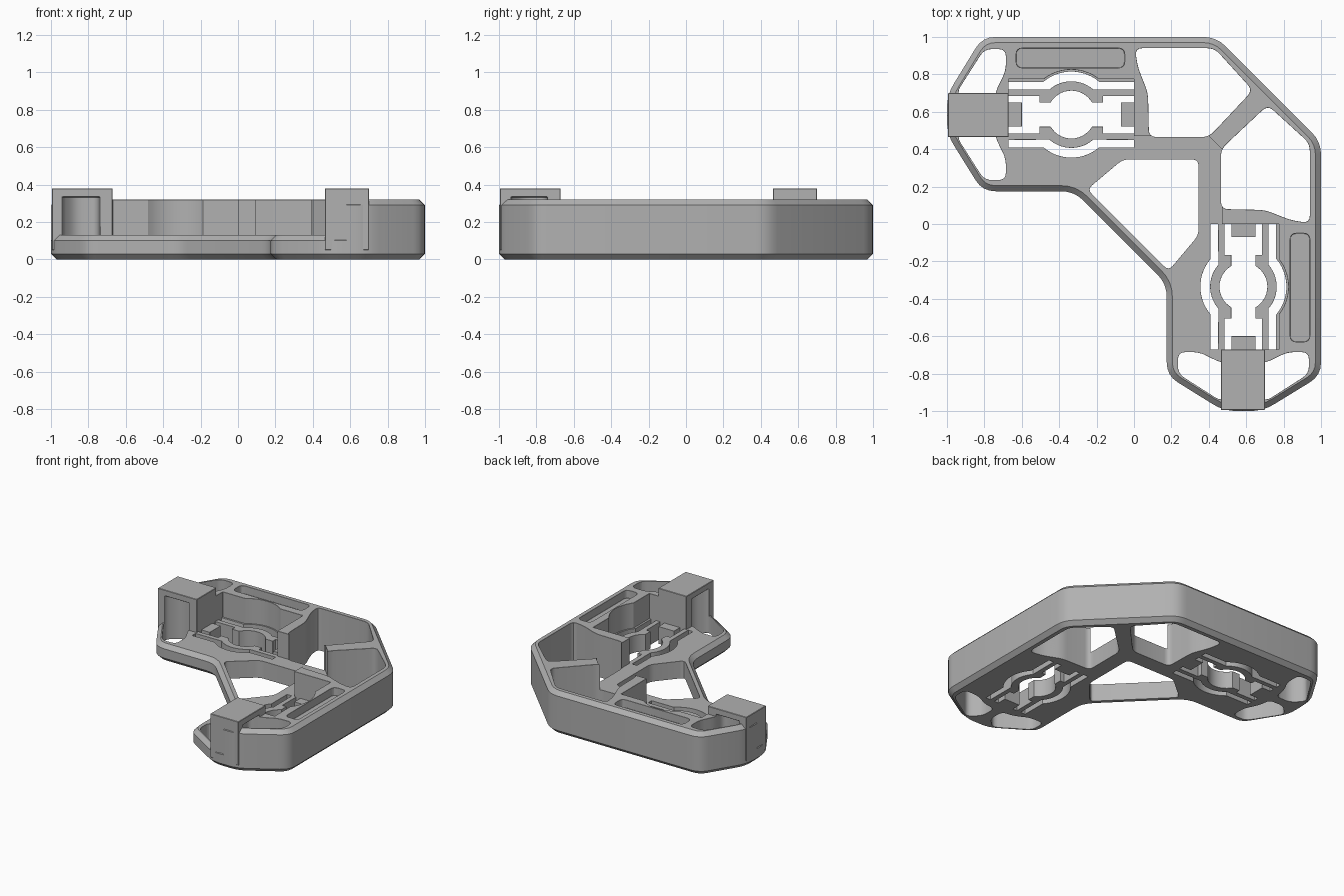
import bpy, bmesh
from math import sin, cos, radians
from mathutils import Vector

if "Cube" in bpy.data.objects:
    bpy.data.objects.remove(bpy.data.objects["Cube"])

grey = bpy.data.materials.new("mid_grey")
grey.use_nodes = True
colour = (0.44, 0.44, 0.44, 1)
grey.diffuse_color = colour
grey.node_tree.nodes["Principled BSDF"].inputs["Base Color"].default_value = colour

CX, CY = -0.335, 0.585          # centre of the holder on the left arm
FLOOR, WALL, POST = 0.13, 0.32, 0.38


def swap(pts):
    """Mirror across the diagonal x = y."""
    return [(y, x) for x, y in reversed(pts)]


def flip(pts):
    """Mirror across the centre line of the left arm."""
    return [(x, 2 * CY - y) for x, y in reversed(pts)]


def arc(r, a0, a1, n=14):
    return [(CX + r * cos(radians(a0 + (a1 - a0) * i / n)),
             CY + r * sin(radians(a0 + (a1 - a0) * i / n))) for i in range(n + 1)]


def local(*pts):
    return [(CX + x, CY + y) for x, y in pts]


def rounded(pts, r, n=4):
    """Round every corner of a polygon with a short curve."""
    out = []
    for i, p in enumerate(pts):
        p = Vector(p)
        a, b = Vector(pts[i - 1]) - p, Vector(pts[(i + 1) % len(pts)]) - p
        k = min(r, a.length * 0.45, b.length * 0.45)
        a, b = p + a.normalized() * k, p + b.normalized() * k
        for j in range(n + 1):
            t = j / n
            q = a * (1 - t) ** 2 + p * 2 * t * (1 - t) + b * t * t
            out.append((q.x, q.y))
    return out


def prisms(name, polys, z0, z1, top=0, bottom=0):
    """Extrude polygons from z0 to z1, with chamfered rims."""
    mesh = bpy.data.meshes.new(name)
    total = bmesh.new()
    for pts in polys:
        bm = bmesh.new()
        face = bm.faces.new([bm.verts.new((x, y, z0)) for x, y in pts])
        ext = bmesh.ops.extrude_face_region(bm, geom=[face])["geom"]
        for v in ext:
            if isinstance(v, bmesh.types.BMVert):
                v.co.z = z1
        bmesh.ops.recalc_face_normals(bm, faces=bm.faces)
        for z, size in ((z0, bottom), (z1, top)):
            if size:
                rim = [e for e in bm.edges if all(abs(v.co.z - z) < 1e-5 for v in e.verts)]
                bmesh.ops.bevel(bm, geom=rim, offset=size, segments=1, affect='EDGES')
        part = bpy.data.meshes.new("part")
        bm.to_mesh(part)
        total.from_mesh(part)
        bm.free()
        bpy.data.meshes.remove(part)
    total.to_mesh(mesh)
    total.free()
    mesh.materials.append(grey)
    obj = bpy.data.objects.new(name, mesh)
    bpy.context.collection.objects.link(obj)
    return obj


def cut(obj, *cutters):
    for c in cutters:
        mod = obj.modifiers.new("cut", 'BOOLEAN')
        mod.operation, mod.solver, mod.object = 'DIFFERENCE', 'EXACT', c


def finish(obj, rim):
    """Bake the cuts, with a fine chamfer on the square edges."""
    mod = obj.modifiers.new("rim", 'BEVEL')
    mod.width, mod.segments, mod.limit_method = rim, 1, 'ANGLE'
    mod.angle_limit = radians(60)
    bpy.context.view_layer.objects.active = obj
    bpy.ops.object.select_all(action='DESELECT')
    obj.select_set(True)
    for mod in list(obj.modifiers):
        bpy.ops.object.modifier_apply(modifier=mod.name)
    bpy.ops.object.shade_smooth_by_angle(angle=radians(28))


# Outline of the whole frame
half = [(0.44, 1), (-0.81, 1), (-1, 0.69), (-1, 0.48), (-0.81, 0.175), (-0.32, 0.175)]
outline = rounded(half + swap(half), 0.07)

# Openings of one arm: spring slots, holder opening, end windows, back window
slot = (local((0.335, 0.135), (0.335, 0.175)) + arc(0.23, 49.5, 130.5)
        + local((-0.335, 0.175), (-0.335, 0.135)) + arc(0.178, 131, 49))
quarter = local((0.265, 0), (0.265, 0.065), (0.335, 0.065), (0.335, 0.1), (0.17, 0.1), (0.17, 0.065))
upper = quarter + arc(0.128, 30.5, 149.5) + [(2 * CX - x, y) for x, y in reversed(quarter)]
opening = upper + flip(upper)[1:-1]
end_window = rounded([(-0.95, 0.47), (-0.8, 0.235), (-0.685, 0.235), (-0.685, 0.35),
                      (-0.74, 0.46), (-0.75, 0.55), (-0.87, 0.55)], 0.04)
back_window = rounded([(0.005, 0.94), (0.02, 0.84), (0.075, 0.7), (0.08, 0.465), (0.4, 0.465),
                       (0.635, 0.715), (0.43, 0.94)], 0.04)
arm = [slot, flip(slot), opening, end_window, flip(end_window), back_window]
centre_window = rounded([(0.345, 0.345), (-0.06, 0.345), (-0.25, 0.185),
                         (0.185, -0.25), (0.345, -0.06)], 0.035)
holes = arm + [swap(p) for p in arm] + [centre_window]

# Low region, open towards the front
low = ([(-1.2, 0.58), (-0.67, 0.58), (-0.67, 0.775)] + arc(0.24, 127.7, 52.3)
       + [(0, 0.775), (0, 0.47), (0.4, 0.47)])
low = low + swap(low) + [(-1.2, -1.2)]
tray = rounded([(-0.63, 0.835), (-0.05, 0.835), (-0.05, 0.94), (-0.63, 0.94)], 0.035)

hole_cutter = prisms("hole_cutter", holes, -0.5, 0.335)
low_cutter = prisms("low_cutter", [low], -0.5, 0.6)
tray_cutter = prisms("tray_cutter", [tray, swap(tray)], 0.26, 0.6)

# Floor plate, tall wall and the two end posts
base_plate = prisms("base_plate", [outline], 0, FLOOR, 0.03, 0.03)
cut(base_plate, hole_cutter)
tall_wall = prisms("tall_wall", [outline], 0, WALL, 0.03, 0.03)
cut(tall_wall, low_cutter, hole_cutter, tray_cutter)
block = [(-0.995, 0.465), (-0.67, 0.465), (-0.67, 0.7), (-0.995, 0.7)]
for name, shape in (("left_arm_post", block), ("front_arm_post", swap(block))):
    post = prisms(name, [shape], 0.05, POST)
    cut(post, hole_cutter)
    finish(post, 0.012)
finish(base_plate, 0.008)
finish(tall_wall, 0.01)

for cutter in (hole_cutter, low_cutter, tray_cutter):
    bpy.data.objects.remove(cutter)
